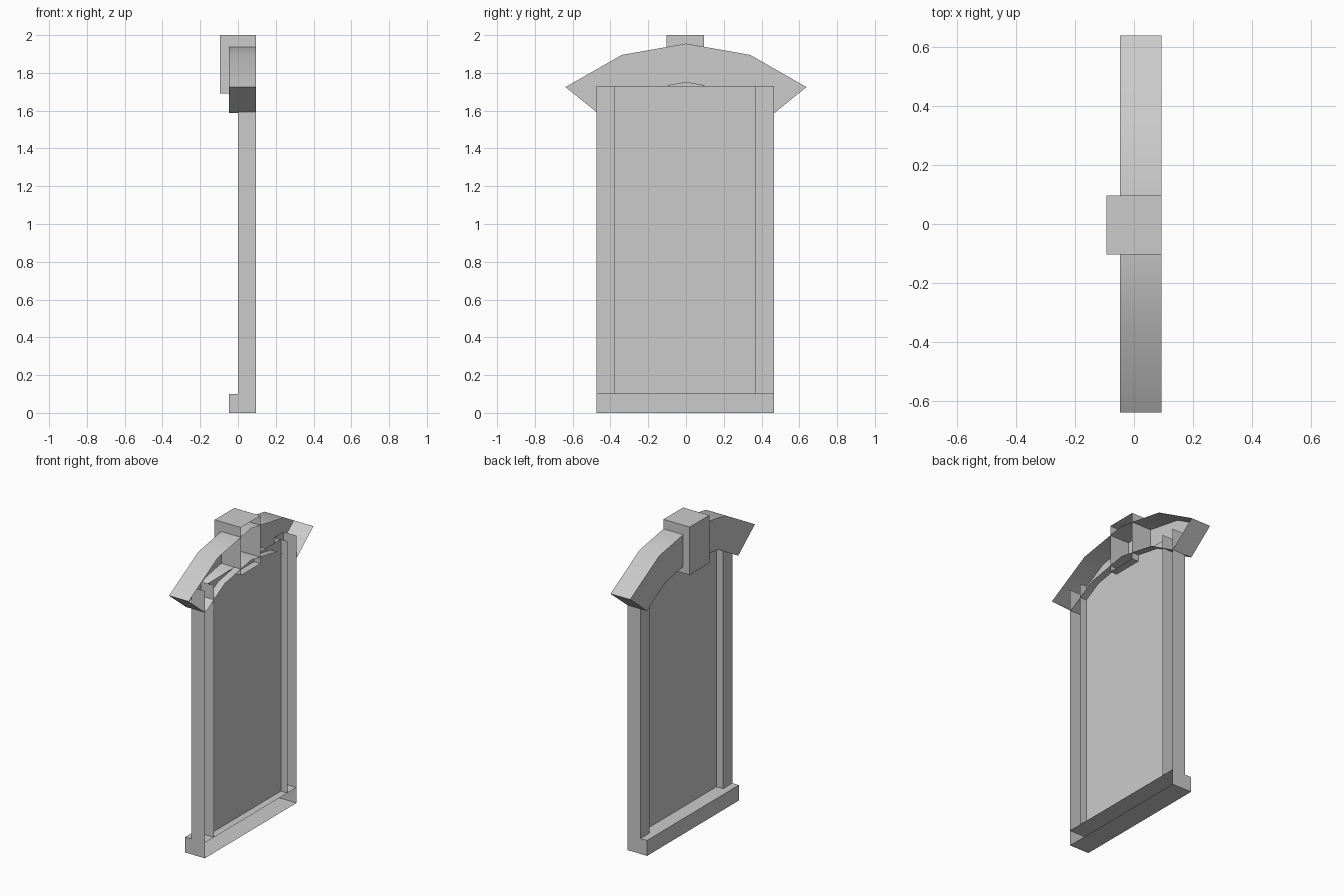
import bpy, bmesh, math

cube = bpy.data.objects.get("Cube")
if cube:
    bpy.data.objects.remove(cube, do_unlink=True)

BACK = 0.094      # wall plane, where every part is left open
SHIFT = -0.004    # slight sideways offset of everything below the arch

stone = bpy.data.materials.new("plain_grey")
stone.use_nodes = True
stone.diffuse_color = (0.6, 0.6, 0.6, 1)
bsdf = stone.node_tree.nodes["Principled BSDF"]
bsdf.inputs["Base Color"].default_value = stone.diffuse_color
bsdf.inputs["Roughness"].default_value = 0.8


def finish(name, bm):
    mesh = bpy.data.meshes.new(name)
    bm.to_mesh(mesh)
    bm.free()
    mesh.materials.append(stone)
    obj = bpy.data.objects.new(name, mesh)
    bpy.context.collection.objects.link(obj)
    return obj


def shell(name, profile, front, open_ends=False):
    """Extrude a (y, z) profile from the front to the wall, leaving the back open."""
    bm = bmesh.new()
    face = bm.faces.new([bm.verts.new((front, y, z)) for y, z in profile])
    face.normal_update()
    if face.normal.x > 0:
        face.normal_flip()
    edges = list(face.edges)
    if open_ends:
        edges = [e for e in edges if abs(e.verts[0].co.z - e.verts[1].co.z) > 0.01]
    new = bmesh.ops.extrude_edge_only(bm, edges=edges)["geom"]
    for v in new:
        if isinstance(v, bmesh.types.BMVert):
            v.co.x = BACK
    bmesh.ops.recalc_face_normals(bm, faces=bm.faces)
    face.normal_update()
    if face.normal.x > 0:
        bmesh.ops.reverse_faces(bm, faces=bm.faces)
    return finish(name, bm)


def rect(y0, y1, z0, z1):
    return [(y0 + SHIFT, z0), (y1 + SHIFT, z0), (y1 + SHIFT, z1), (y0 + SHIFT, z1)]


# Sill and side posts
shell("sill", rect(-0.469, 0.469, 0, 0.1), -0.047)
shell("front_post", rect(-0.469, -0.375, 0.1, 1.73), 0, open_ends=True)
shell("back_post", rect(0.375, 0.469, 0.1, 1.73), 0, open_ends=True)

# Recessed pane
bm = bmesh.new()
bm.faces.new([bm.verts.new((0.047, y, z)) for y, z in reversed(rect(-0.375, 0.375, 0.1, 1.73))])
finish("pane", bm)

# Arched hood, mirrored about the middle
outer = [(0.638, 1.725), (0.34, 1.895)]
inner = [(0.27, 1.70), (0.467, 1.587)]


def mirrored(points):
    return [(-y, z) for y, z in reversed(points)]


hood = shell("arched_hood", outer[::1] + [(0, 1.955)] + mirrored(outer)
             + mirrored(inner) + [(0, 1.75)] + inner, -0.047)
bpy.context.view_layer.objects.active = hood
hood.select_set(True)
bpy.ops.object.shade_smooth_by_angle(angle=math.radians(30))

# Keystone
shell("keystone", rect(-0.1, 0.1, 1.69, 2.0), -0.094)
